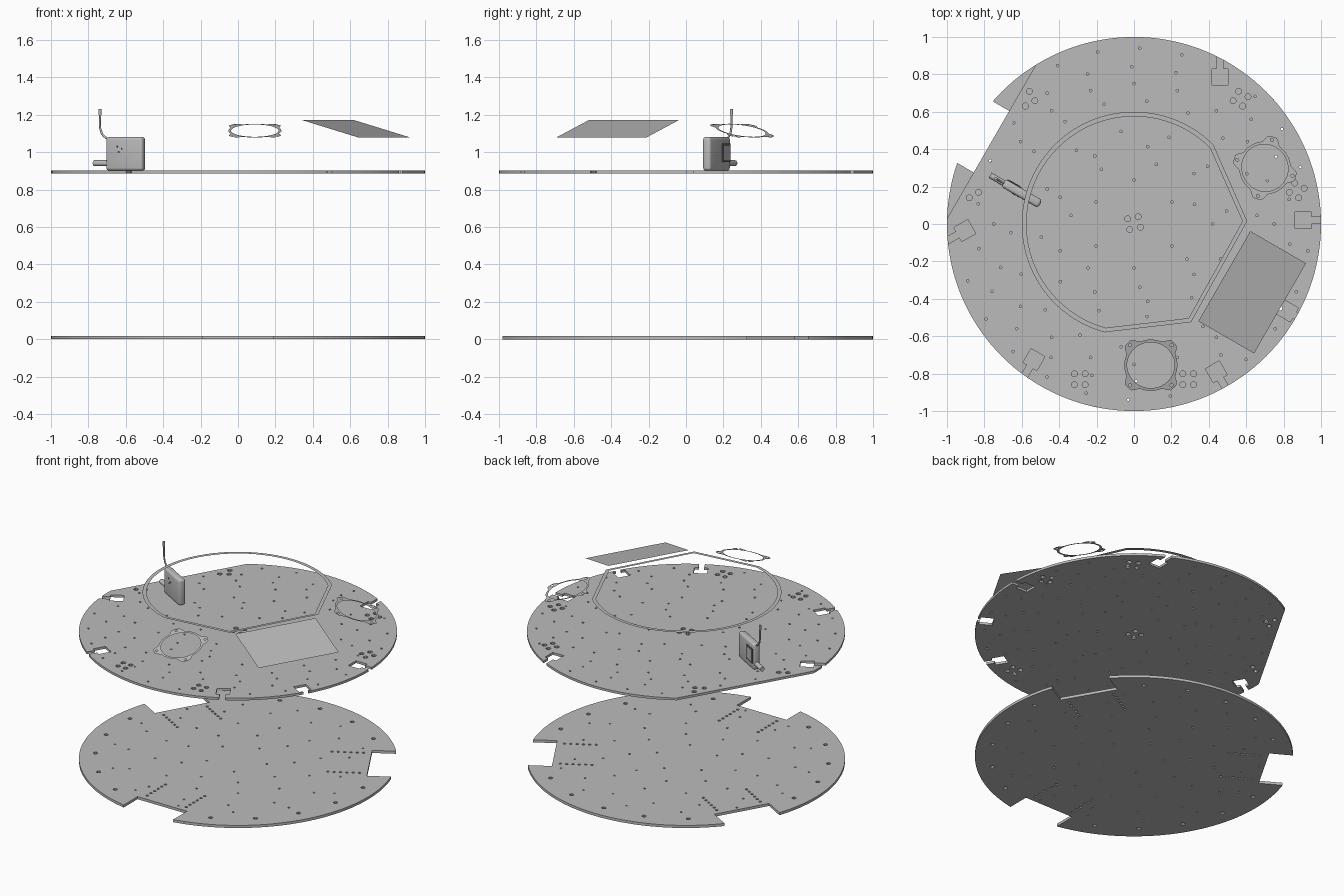
import bpy, bmesh, math
from math import sin, cos, tau, radians
from mathutils import Vector, Matrix

cube = bpy.data.objects.get("Cube")
if cube:
    bpy.data.objects.remove(cube, do_unlink=True)


def material(name, v):
    m = bpy.data.materials.new(name)
    m.use_nodes = True
    m.diffuse_color = (v, v, v, 1)
    m.node_tree.nodes["Principled BSDF"].inputs["Base Color"].default_value = (v, v, v, 1)
    return m


GREY = material("plain grey", 0.5)
DARK = material("dark grey", 0.14)


def polar(r, a):
    return Vector((r * cos(a), r * sin(a)))


def circle(c, r, n=10):
    return [Vector(c) + polar(r, tau * i / n) for i in range(n)]


def finish(name, bm, mat, matrix=Matrix()):
    me = bpy.data.meshes.new(name)
    bm.to_mesh(me)
    bm.free()
    me.materials.append(mat)
    ob = bpy.data.objects.new(name, me)
    ob.matrix_world = matrix
    bpy.context.collection.objects.link(ob)
    return ob


def sheet(name, loops, matrix=Matrix(), thick=0, mat=GREY):
    """Flat face bounded by an outer loop and hole loops, thickened upward."""
    bm = bmesh.new()
    for loop in loops:
        vs = [bm.verts.new((p[0], p[1], 0)) for p in loop]
        for a, b in zip(vs, vs[1:] + vs[:1]):
            bm.edges.new((a, b))
    bmesh.ops.triangle_fill(bm, edges=bm.edges[:], use_beauty=True, normal=(0, 0, 1))
    for f in bm.faces:
        f.normal_update()
        if f.normal.z < 0:
            f.normal_flip()
    ob = finish(name, bm, mat, matrix)
    if thick:
        mod = ob.modifiers.new("thickness", "SOLIDIFY")
        mod.thickness, mod.offset = thick, 1
    return ob


def disc_outline(cuts, n=144):
    """Unit circle whose arcs are replaced by the given cut paths."""
    ang = lambda p: math.atan2(p[1], p[0]) % tau
    spans = [(ang(c[0]), ang(c[-1]), c) for c in cuts]
    parts = [(a, c) for a, b, c in spans]
    for i in range(n):
        t = tau * i / n
        if all((t - a) % tau > (b - a) % tau + 0.004 and (a - t) % tau > 0.004 for a, b, c in spans):
            parts.append((t, [polar(1, t)]))
    return [p for a, c in sorted(parts, key=lambda e: e[0]) for p in c]


def rim_path(centre, deg, pts):
    """Map local (outward, sideways) points; None means out to the rim."""
    d = polar(1, radians(deg))
    side = Vector((-d.y, d.x))
    path = []
    for u, v in pts:
        q = Vector(centre) + side * v
        if u is None:
            k = q.dot(d)
            u = -k + math.sqrt(k * k - q.length_squared + 1)
        path.append(q + d * u)
    return path


class Holes:
    """Collects round holes, leaving out any that would touch something."""
    def __init__(self, blocked):
        self.items, self.blocked, self.loops = [], blocked, []

    def add(self, p, r=0.008, limit=0.97):
        p = Vector(p)
        if p.length > limit or self.blocked(p, r):
            return
        if all((p - q).length > r + s + 0.008 for q, s in self.items):
            self.items.append((p, r))
            self.loops.append(circle(p, r))

    def ring(self, radius, count, phase=0, r=0.008):
        for i in range(count):
            self.add(polar(radius, radians(phase) + tau * i / count), r)


# lower plate with three square notches
NOTCHES = (-90, 30, 150)
cuts = [rim_path((0, 0), a, [(None, -.19), (.83, -.19), (.83, .19), (None, .19)]) for a in NOTCHES]


def near_notch(p, r):
    for a in NOTCHES:
        d = polar(1, radians(a))
        if p.dot(d) > .81 - r and abs(p.dot(Vector((-d.y, d.x)))) < .21 + r:
            return True
    return False


low = Holes(near_notch)
for a in NOTCHES:
    for side in (-.15, .15):
        for i in range(6):
            low.add(rim_path((0, 0), a, [(.58 + .04 * i, side)])[0], .009)
    for off in (24, 42, 60, 78, 96):
        low.add(polar(.9, radians(a + off)), .014)
for radius, count, phase in ((.2, 5, 10), (.36, 9, 25), (.52, 12, 5), (.7, 15, 12), (.8, 14, 20)):
    low.ring(radius, count, phase, .007)
sheet("lower_plate", [disc_outline(cuts)] + low.loops, thick=.018)

# upper plate with keyhole slots and one straight side
SLOTS = [((.46, .785), 90), ((.905, .02), 0), ((.82, -.465), -30),
         ((.44, -.79), -60), ((-.535, -.725), -120), ((-.905, -.035), -150)]
h, w = .043, .018
slot = [(None, -w), (h, -w), (h, -h), (-h, -h), (-h, h), (h, h), (h, w), (None, w)]
cuts = [rim_path(c, a, slot) for c, a in SLOTS]
cuts.append(rim_path((0, 0), 150, [(.88, -.474), (.88, .474)]))


def near_slot(p, r):
    return p.dot(polar(1, radians(150))) > .865 - r or any(
        (p - Vector(c)).length < .075 + r or
        (p - Vector(c) - polar(.07, radians(a))).length < .05 + r for c, a in SLOTS)


top = Holes(near_slot)
for c, a in [((0, .005), 12), ((.29, -.83), 0), ((-.29, -.83), 0), ((.57, .67), 60),
             ((-.57, .67), 30), ((.87, .18), 60), ((-.87, .18), 30)]:
    for k in range(4):
        top.add(Vector(c) + polar(.041, radians(a + 45 + 90 * k)), .016)
for radius, count, phase in ((.235, 6, 30), (.34, 7, 18), (.42, 9, 40), (.5, 12, 8),
                             (.66, 18, 4), (.75, 20, 0), (.84, 22, 9), (.94, 26, 5)):
    top.ring(radius, count, phase, .007)
sheet("upper_plate", [disc_outline(cuts)] + top.loops, Matrix.Translation((0, 0, .885)), .016)


# flat rim of the opening: a long arc closed by three straight sides
def rim(r):
    arc = [polar(r, radians(45 + 210 * i / 60)) for i in range(61)]
    return arc + [Vector(p) * r / .6 for p in ((-.15, -.578), (.305, -.525), (.605, .015))]


sheet("opening_rim", [rim(.6), rim(.575)], Matrix.Translation((0, 0, 1.17)))


def tilted(x, y, z, deg):
    return (Matrix.Translation((x, y, z)) @ Matrix.Rotation(radians(deg), 4, "Z")
            @ Matrix.Rotation(radians(15), 4, "Y"))


# sloping screen panel
sheet("screen_panel", [[(-.178, -.278), (.178, -.278), (.178, .278), (-.178, .278)]],
      tilted(.632, -.365, 1.125, -30))


# fan frames with four mounting ears
def fan_frame(name, matrix):
    outer = []
    for i in range(96):
        a = tau * i / 96
        off = abs((math.degrees(a) % 90) - 45)
        outer.append(polar(.142 + .033 * max(0, min(1, (20 - off) / 12)), a))
    ears = [circle(polar(.157, radians(45 + 90 * k)), .009) for k in range(4)]
    sheet(name, [outer, circle((0, 0), .127, 48)] + ears, matrix)


fan_frame("front_fan_frame", tilted(.09, -.755, 1.115, -90))
fan_frame("left_fan_frame", tilted(.70, .30, 1.115, 30))

# camera box standing on the upper plate; local x runs along its length
BOX = Matrix.Translation((-.6, .163, .901)) @ Matrix.Rotation(radians(-30), 4, "Z")


def block(name, size, centre, bevel, mat=GREY):
    bm = bmesh.new()
    bmesh.ops.create_cube(bm, size=1, matrix=Matrix.Translation(centre) @ Matrix.Diagonal((*size, 1)))
    if bevel:
        bmesh.ops.bevel(bm, geom=bm.edges[:], offset=bevel, segments=4, profile=.5, affect="EDGES")
    return finish(name, bm, mat, BOX)


def rod(name, radius, length, centre, axis="Z", mat=GREY):
    bm = bmesh.new()
    turn = Matrix.Rotation(radians(90), 4, "Y" if axis == "X" else axis)
    if axis == "Y":
        turn = Matrix.Rotation(radians(90), 4, "X")
    bmesh.ops.create_cone(bm, cap_ends=True, segments=20, radius1=radius, radius2=radius,
                          depth=length, matrix=Matrix.Translation(centre) @ turn)
    return finish(name, bm, mat, BOX)


smooth = [block("device_box", (.226, .048, .18), (0, 0, .09), .016),
          rod("device_connector", .016, .09, (-.15, 0, .04), "X"),
          rod("antenna_tip", .008, .032, (-.16, 0, .314))]
block("device_socket", (.085, .008, .1), (-.06, .0245, .095), 0, DARK)
block("device_socket_cover", (.06, .008, .075), (-.06, .026, .095), 0)
for x, z in ((-.04, .13), (-.01, .115), (-.03, .1)):
    smooth.append(rod("device_button", .005, .004, (x, -.025, z), "Y", DARK))

# bent antenna cable
cu = bpy.data.curves.new("antenna_cable", "CURVE")
cu.dimensions, cu.bevel_depth, cu.bevel_resolution = "3D", .0055, 3
sp = cu.splines.new("BEZIER")
path = [(-.105, 0, .165), (-.148, 0, .2), (-.16, 0, .31)]
sp.bezier_points.add(len(path) - 1)
for bp, p in zip(sp.bezier_points, path):
    bp.co = p
    bp.handle_left_type = bp.handle_right_type = "AUTO"
cu.materials.append(GREY)
cable = bpy.data.objects.new("antenna_cable", cu)
cable.matrix_world = BOX
bpy.context.collection.objects.link(cable)

bpy.ops.object.select_all(action="DESELECT")
for ob in smooth:
    ob.select_set(True)
bpy.context.view_layer.objects.active = smooth[0]
bpy.ops.object.shade_smooth_by_angle(angle=radians(35))
